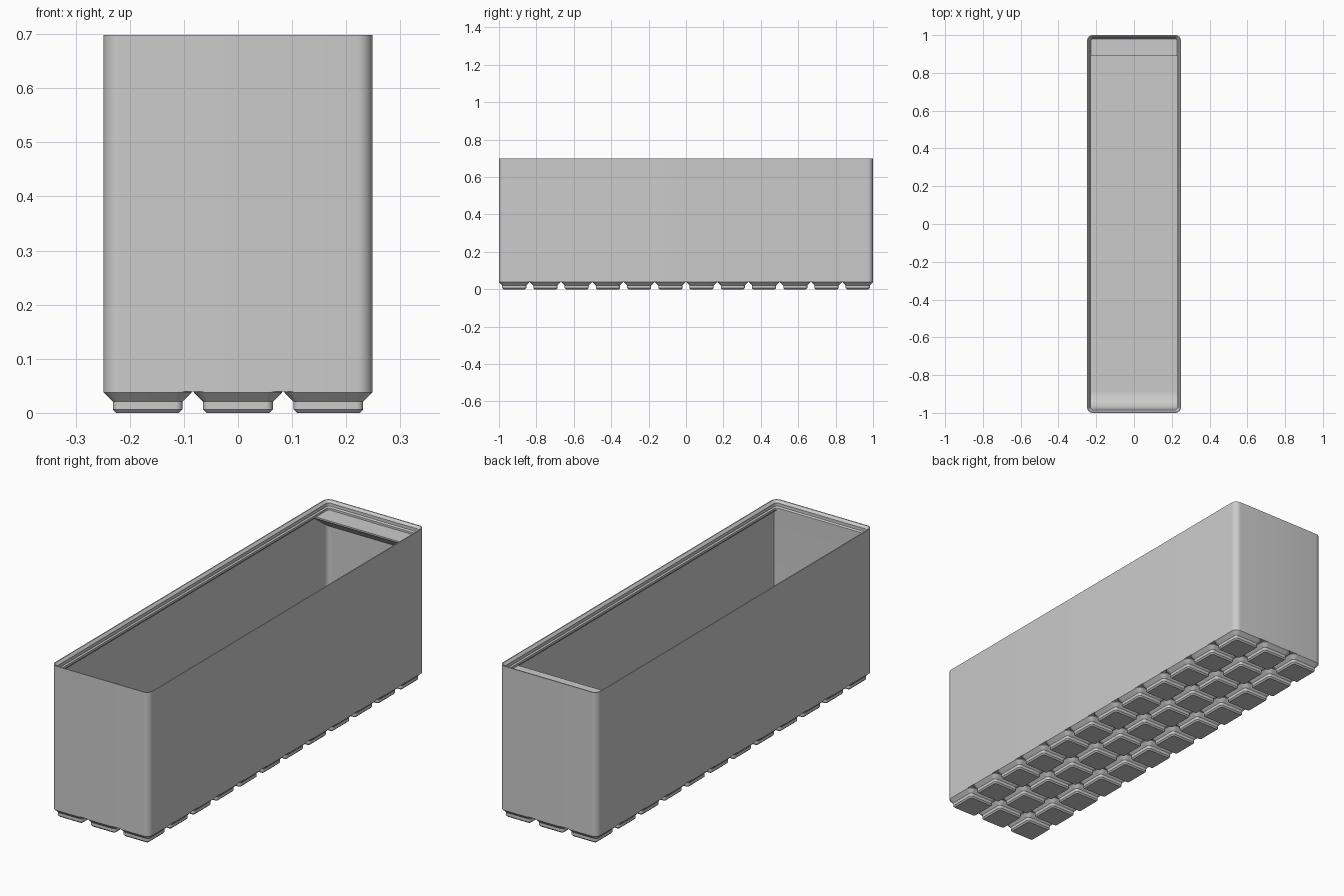
import bpy, bmesh, math

if "Cube" in bpy.data.objects:
    bpy.data.objects.remove(bpy.data.objects["Cube"])

# Working units are millimetres, scaled so the length is 2
W, L, PITCH = 62.5, 251.5, 21.0
S = 2 / L
FLOOR, LEDGE, TOP = 7.0, 82.8, 87.8

grey = bpy.data.materials.new("plain grey")
grey.use_nodes = True
grey.diffuse_color = (0.6, 0.6, 0.6, 1)
grey.node_tree.nodes["Principled BSDF"].inputs["Base Color"].default_value = (0.6, 0.6, 0.6, 1)


def finish(name, bm):
    """Turn a bmesh into a shaded object."""
    bmesh.ops.recalc_face_normals(bm, faces=bm.faces)
    bmesh.ops.scale(bm, vec=(S, S, S), verts=bm.verts)
    mesh = bpy.data.meshes.new(name)
    bm.to_mesh(mesh)
    bm.free()
    mesh.materials.append(grey)
    obj = bpy.data.objects.new(name, mesh)
    bpy.context.collection.objects.link(obj)
    bpy.ops.object.select_all(action='DESELECT')
    obj.select_set(True)
    bpy.context.view_layer.objects.active = obj
    bpy.ops.object.shade_smooth_by_angle(angle=math.radians(30))
    return obj


def rounded_ring(bm, cx, cy, w, l, inset, z, steps=8):
    """Rounded rectangle of vertices, inset from its full size."""
    r = max(3.75 - inset, 0.4)
    hx, hy = w / 2 - inset - r, l / 2 - inset - r
    ring = []
    for q, (sx, sy) in enumerate([(1, 1), (-1, 1), (-1, -1), (1, -1)]):
        for i in range(steps + 1):
            a = math.pi / 2 * (q + i / steps)
            ring.append(bm.verts.new((cx + sx * hx + r * math.cos(a),
                                      cy + sy * hy + r * math.sin(a), z)))
    return ring


def loft(bm, cx, cy, w, l, profile):
    """Closed loft through (inset, height) steps."""
    rings = [rounded_ring(bm, cx, cy, w, l, d, z) for d, z in profile]
    for a, b in zip(rings, rings[1:]):
        for i in range(len(a)):
            j = (i + 1) % len(a)
            bm.faces.new((a[i], a[j], b[j], b[i]))
    bm.faces.new(rings[0])
    bm.faces.new(rings[-1])


def extrude_x(name, points, half):
    """Extrude a (y, z) profile across the width."""
    bm = bmesh.new()
    sides = [[bm.verts.new((x, y, z)) for y, z in points] for x in (-half, half)]
    n = len(points)
    for i in range(n):
        j = (i + 1) % n
        bm.faces.new((sides[0][i], sides[0][j], sides[1][j], sides[1][i]))
    for side in sides:
        bm.faces.new(side)
    return finish(name, bm)


# Bin body: outer wall, stepped stacking rim, inner wall and floor
bm = bmesh.new()
loft(bm, 0, 0, W, L, [
    (0, 5), (0, TOP), (0.6, TOP), (1.9, TOP - 1.3), (1.9, TOP - 3.1),
    (2.6, TOP - 3.8), (2.6, LEDGE), (1.0, LEDGE - 1.6), (1.0, FLOOR)])
finish("bin_body", bm)

# Grid of chamfered feet
bm = bmesh.new()
for ix in range(3):
    for iy in range(12):
        loft(bm, (ix - 1) * PITCH, (iy - 5.5) * PITCH, 20.5, 20.5,
             [(2.95, 0), (2.15, 0.8), (2.15, 2.6), (0, 4.75), (0, 5.05)])
finish("base_feet", bm)

# Curved scoop along the inside of the front wall
R = 11.5
face = -L / 2 + 2.6
arc = [(face + R - R * math.cos(t), FLOOR + R - R * math.sin(t))
       for t in (math.pi / 2 * i / 14 for i in range(15))]
extrude_x("front_scoop", [(-L / 2 + 1.5, FLOOR - 0.5), (-L / 2 + 1.5, LEDGE), (face, LEDGE)]
          + arc + [(face + R, FLOOR - 0.5)], W / 2 - 0.9)

# Label shelf with a sloped underside at the back
edge, back = L / 2 - 13.8, L / 2 - 1.5
extrude_x("label_shelf", [(edge, LEDGE), (back, LEDGE), (back, LEDGE - 10),
                          (edge, LEDGE - 0.9)], W / 2 - 0.9)
